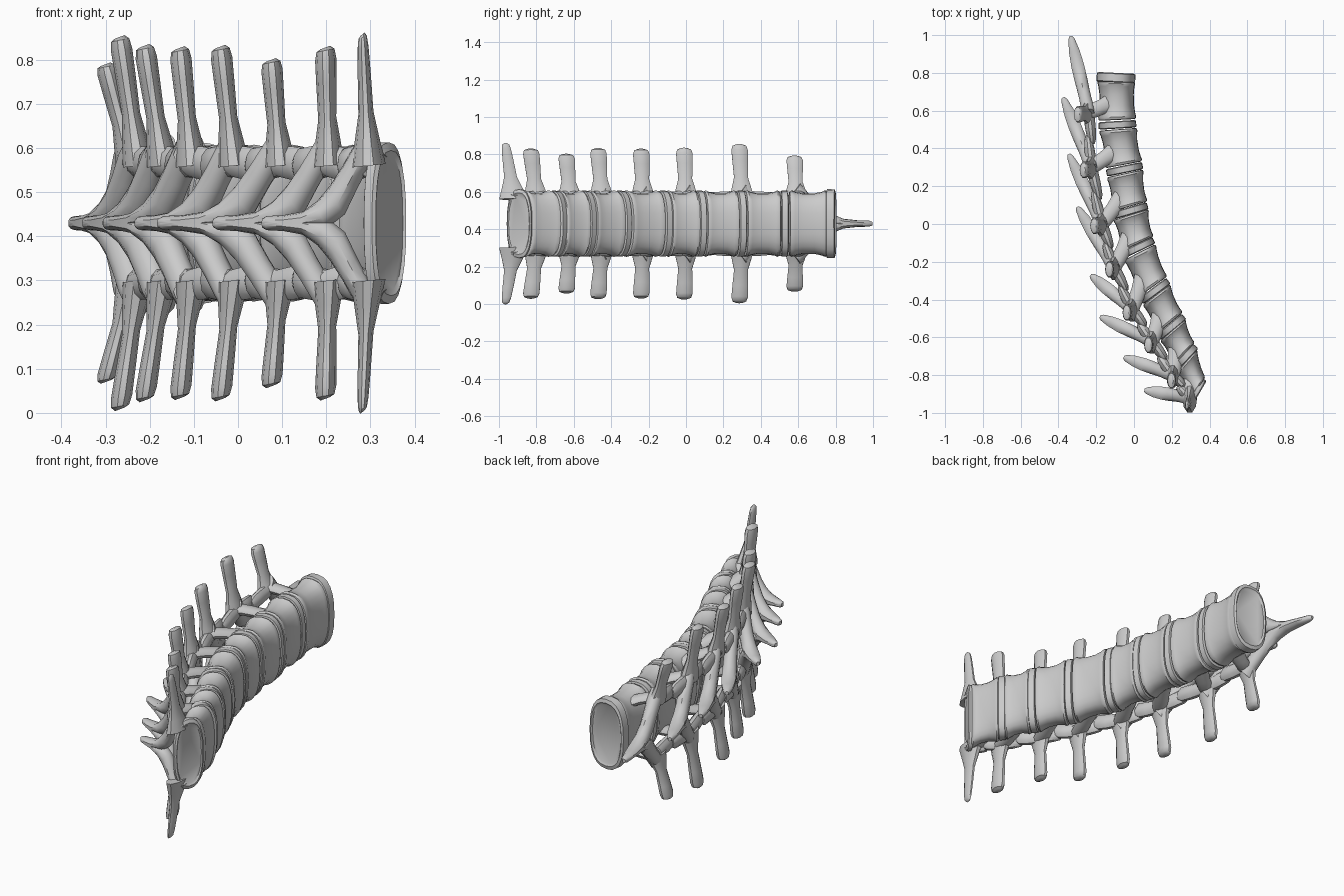
import bpy, bmesh
from math import sin, cos, pi
from mathutils import Vector as V

if "Cube" in bpy.data.objects:
    bpy.data.objects.remove(bpy.data.objects["Cube"])

ZC = 0.43          # height of the symmetry plane


def loft(bm, rings):
    """Skin a list of equal rings and cap both ends."""
    vs = [[bm.verts.new(p) for p in r] for r in rings]
    n = len(vs[0])
    for a, b in zip(vs, vs[1:]):
        for i in range(n):
            bm.faces.new((a[i], a[(i + 1) % n], b[(i + 1) % n], b[i]))
    bm.faces.new(vs[0][::-1])
    bm.faces.new(vs[-1])


def oval(c, u, v, n=10, k=1.0):
    """Ring around c with half axes u, v; k < 1 makes it squarer."""
    def f(t):
        return abs(t) ** k * (1 if t > 0 else -1)
    return [c + u * f(cos(2 * pi * i / n)) + v * f(sin(2 * pi * i / n)) for i in range(n)]


def finish(bm, name, angle=0.7):
    bmesh.ops.recalc_face_normals(bm, faces=bm.faces)
    me = bpy.data.meshes.new(name)
    bm.to_mesh(me)
    bm.free()
    ob = bpy.data.objects.new(name, me)
    bpy.context.collection.objects.link(ob)
    bpy.ops.object.select_all(action='DESELECT')
    ob.select_set(True)
    bpy.context.view_layer.objects.active = ob
    bpy.ops.object.shade_smooth_by_angle(angle=angle)


# Joint planes between bodies: centre x, y, in-plane direction x, y, half depth
joints = [(-.095, .785, 1, -.05, .098), (-.088, .525, 1, .06, .1), (-.05, .29, .98, .2, .098),
          (-.02, .07, .95, .28, .096), (.022, -.125, .9, .43, .092), (.11, -.355, .8, .6, .09),
          (.198, -.545, .77, .64, .087), (.272, -.705, .68, .73, .08), (.345, -.895, .5, .86, .073)]


def section(i, t, s):
    """Body cross-section between joint i and i + 1."""
    a, b = joints[i], joints[i + 1]
    x, y, dx, dy, h = [p + (q - p) * t for p, q in zip(a, b)]
    return oval(V((x, y, ZC)), V((dx, dy, 0)).normalized() * h * s, V((0, 0, .176 * s)), 24, .8)


# Vertebral bodies, waisted with raised rims
for i in range(8):
    bm = bmesh.new()
    loft(bm, [section(i, t, s) for t, s in
              ((.1, .9), (.11, .98), (.16, 1.01), (.22, .97), (.38, .92), (.62, .92),
               (.78, .97), (.84, 1.01), (.89, .98), (.9, .9))])
    finish(bm, f"vertebral_body_{i + 1}")

# Discs and the two end plates
for i, (x, y, dx, dy, h) in enumerate(joints):
    bm = bmesh.new()
    e = V((dx, dy, 0)).normalized()
    nrm = V((e.y, -e.x, 0))
    end = 1.04 if i in (0, 8) else 1.0
    prof = ((-.02, .9), (-.015, 1), (.015, 1), (.02, .9))
    if i == 0:
        prof = ((-.008, .84), (-.015, .9), (-.01, 1), (.03, 1.01), (.04, .9))
    elif i == 8:
        prof = ((-.03, .9), (-.025, 1), (-.004, 1), (.002, .9), (-.004, .84))
    loft(bm, [oval(V((x, y, ZC)) + nrm * o, e * h * s * end, V((0, 0, .176 * s * end)), 24, .8)
              for o, s in prof])
    finish(bm, f"disc_{i + 1}")

# Arches: spinous tip x, y; root x, y; transverse tip x, y, half span
arches = [(-.335, .995, -.24, .59, -.30, .58, .36), (-.375, .67, -.225, .30, -.268, .285, .422),
          (-.345, .37, -.17, 0, -.212, -.01, .402), (-.30, .09, -.105, -.23, -.132, -.24, .397),
          (-.23, -.27, -.01, -.45, -.04, -.47, .40), (-.18, -.49, .095, -.62, .075, -.64, .37),
          (-.055, -.705, .205, -.80, .198, -.83, .398), (.055, -.88, .295, -.92, .282, -.965, .428)]
# Wing outline: inner s, z, outer s, z, half thickness
wing = [(0, -.006, 0, .010, .008), (.05, -.012, .04, .016, .018), (.2, -.014, .2, .018, .03),
        (.4, -.014, .38, .026, .036), (.62, -.01, .52, .05, .036), (.78, .02, .64, .085, .034),
        (.9, .08, .76, .13, .034), (1.0, .125, .86, .172, .036), (1.08, .15, .95, .215, .03)]

for i, (tx, ty, rx, ry, px, py, span) in enumerate(arches):
    T, R, P = V((tx, ty, 0)), V((rx, ry, 0)), V((px, py, 0))
    S = R - T
    N = V((S.y, -S.x, 0)).normalized()
    B = V([(joints[i][k] + joints[i + 1][k]) / 2 for k in (0, 1)] + [0])
    spinous, trans, ped, facet = [bmesh.new() for _ in range(4)]
    for m in (1, -1):
        def at(p, z):
            return V((p.x, p.y, ZC + m * z))
        # Spinous blade flaring into the lamina
        rings = []
        for a, za, b, zb, t in wing:
            I, O = at(T + S * a, za), at(T + S * b, zb)
            rings.append(oval((I + O) / 2, (O - I) / 2, N * t))
        loft(spinous, rings)
        # Transverse process
        last = i == 7
        rings = []
        for f, w in ((0, 1.5), (.2, 1.2), (.4, .85), (.7, .95), (.9, 1.0), (.975, .85), (1, .45)):
            if last:
                w *= 1.1 - .65 * f
            c = at(R.lerp(P, f), .13 + (span - .13) * f)
            rings.append(oval(c, V((.024 * w, 0, .004)), V((0, .046 * w if not last else .05 * w, 0))))
        loft(trans, rings)
        # Pedicle joining the arch to the body
        D = (B - R).normalized()
        W = V((-D.y, D.x, 0))
        loft(ped, [oval(at(R.lerp(B, f), z), W * w, V((0, 0, .026)))
                   for f, z, w in ((-.1, .155, .035), (.2, .15, .04), (.45, .14, .04), (.8, .12, .05))])
        # Articular processes reaching towards the neighbours
        for j in (i - 1, i + 1):
            if 0 <= j < 8:
                Q = V((arches[j][2], arches[j][3], 0))
                G = (Q - R).normalized()
                W = V((-G.y, G.x, 0))
                off = W * (.018 if j > i else -.018) * (1 if j > i else -1)
                loft(facet, [oval(at(R.lerp(Q, f) + off * f, z), W * w, V((0, 0, h)))
                             for f, z, w, h in ((0, .14, .03, .035), (.3, .135, .028, .04),
                                                (.5, .13, .022, .04), (.58, .13, .012, .022))])
    finish(spinous, f"spinous_process_{i + 1}")
    finish(trans, f"transverse_processes_{i + 1}")
    finish(ped, f"pedicles_{i + 1}")
    finish(facet, f"articular_processes_{i + 1}")
